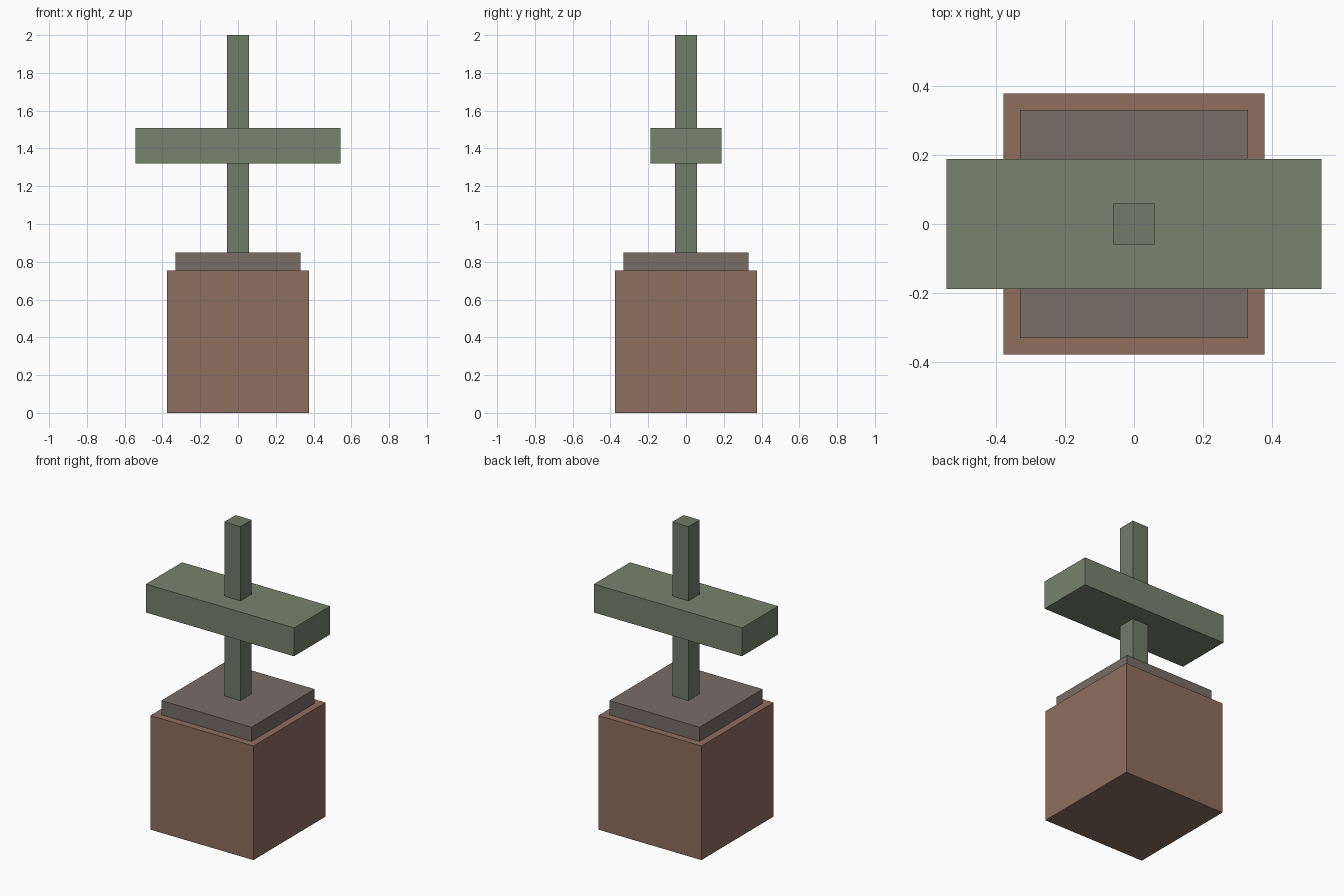
import bpy
import bmesh

if "Cube" in bpy.data.objects:
    bpy.data.objects.remove(bpy.data.objects["Cube"])


def material(name, srgb):
    """Plain coloured material; display colour converted to linear."""
    mat = bpy.data.materials.new(name)
    mat.diffuse_color = [((c + 0.055) / 1.055) ** 2.4 for c in srgb] + [1.0]
    mat.use_nodes = True
    mat.node_tree.nodes["Principled BSDF"].inputs["Base Color"].default_value = mat.diffuse_color
    return mat


def box(name, width, depth, z0, z1, mat):
    """Flat-shaded box centred on the z axis, spanning z0 to z1."""
    mesh = bpy.data.meshes.new(name)
    bm = bmesh.new()
    bmesh.ops.create_cube(bm, size=1)
    bmesh.ops.scale(bm, vec=(width, depth, z1 - z0), verts=bm.verts)
    bmesh.ops.translate(bm, vec=(0, 0, (z0 + z1) / 2), verts=bm.verts)
    bm.to_mesh(mesh)
    bm.free()
    mesh.materials.append(mat)
    obj = bpy.data.objects.new(name, mesh)
    bpy.context.collection.objects.link(obj)
    return obj


clay = material("clay", (0.56, 0.43, 0.37))
soil = material("soil", (0.47, 0.43, 0.40))
stem_green = material("stem_green", (0.44, 0.48, 0.41))
leaf_green = material("leaf_green", (0.47, 0.51, 0.43))

# Pot and the soil slab on top of it
box("pot", 0.754, 0.754, 0.0, 0.755, clay)
box("soil_slab", 0.66, 0.66, 0.755, 0.849, soil)

# Upright stem passing through the wide crosspiece
box("stem", 0.118, 0.118, 0.849, 2.0, stem_green)
box("crosspiece", 1.084, 0.377, 1.321, 1.509, leaf_green)
